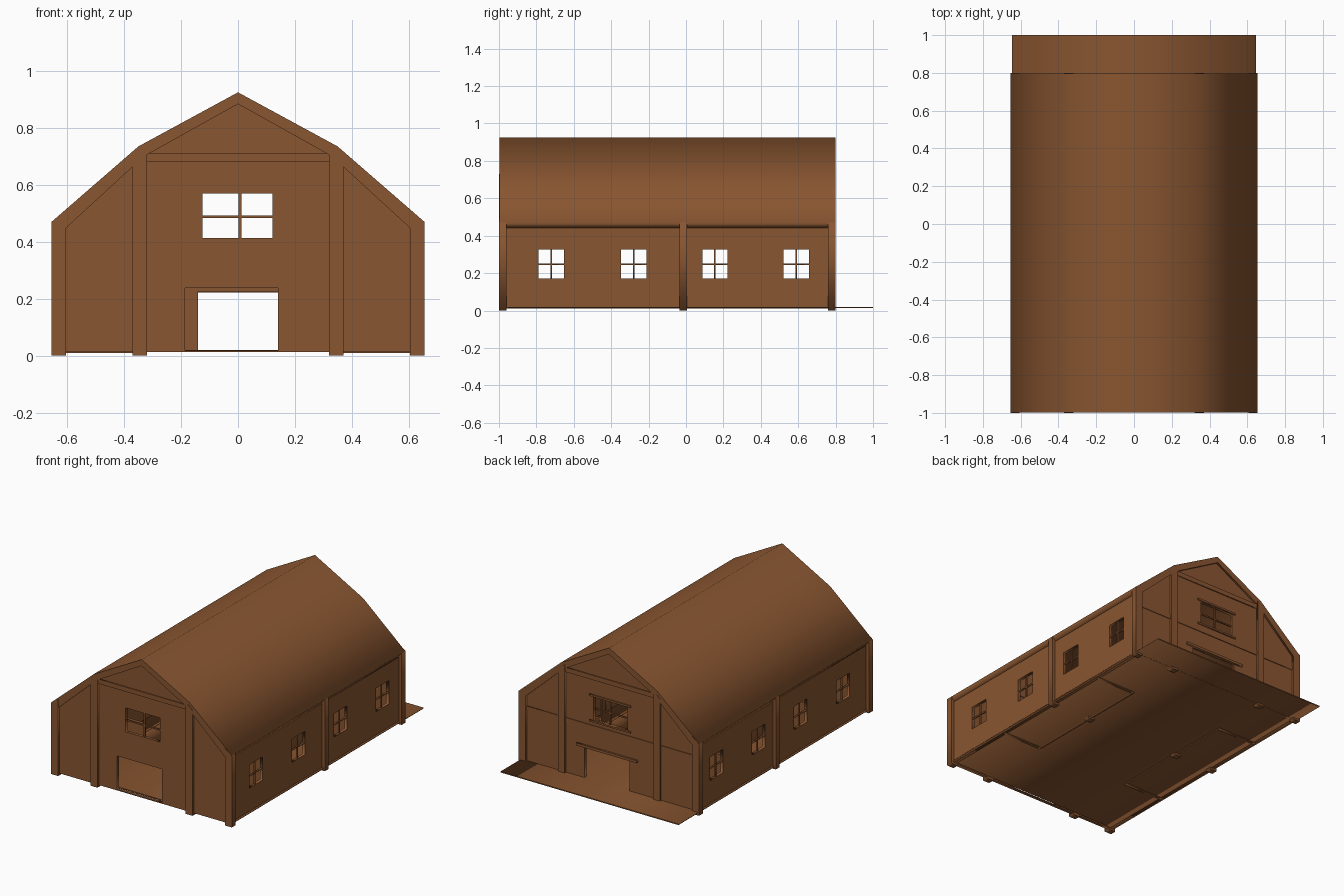
import bpy
from mathutils import Matrix

if "Cube" in bpy.data.objects:
    bpy.data.objects.remove(bpy.data.objects["Cube"])

wood = bpy.data.materials.new("brown_wood")
wood.diffuse_color = (0.25, 0.092, 0.03, 1)
wood.use_nodes = True
wood.node_tree.nodes["Principled BSDF"].inputs["Base Color"].default_value = wood.diffuse_color

# Local flat outline -> world: "xz" outlines extrude along y, "yz" ones along x
PLANES = {
    "xz": Matrix(((1, 0, 0, 0), (0, 0, -1, 0), (0, 1, 0, 0), (0, 0, 0, 1))),
    "yz": Matrix(((0, 0, 1, 0), (1, 0, 0, 0), (0, 1, 0, 0), (0, 0, 0, 1))),
}


def rect(a0, a1, z0, z1):
    return [(a0, z0), (a1, z0), (a1, z1), (a0, z1)]


def plate(name, plane, outlines, d0, d1):
    """Extrude closed outlines (inner ones become holes) from depth d0 to d1."""
    cu = bpy.data.curves.new(name, 'CURVE')
    cu.dimensions = '2D'
    cu.fill_mode = 'BOTH'
    cu.extrude = abs(d1 - d0) / 2
    for pts in outlines:
        s = cu.splines.new('POLY')
        s.points.add(len(pts) - 1)
        for p, (a, b) in zip(s.points, pts):
            p.co = (a, b, 0, 1)
        s.use_cyclic_u = True
    tmp = bpy.data.objects.new(name + "_tmp", cu)
    bpy.context.scene.collection.objects.link(tmp)
    dg = bpy.context.evaluated_depsgraph_get()
    me = bpy.data.meshes.new_from_object(tmp.evaluated_get(dg))
    bpy.data.objects.remove(tmp)
    me.transform(PLANES[plane])
    mid = (d0 + d1) / 2
    me.transform(Matrix.Translation((0, mid, 0) if plane == "xz" else (mid, 0, 0)))
    me.materials.clear()
    me.materials.append(wood)
    ob = bpy.data.objects.new(name, me)
    bpy.context.scene.collection.objects.link(ob)
    return ob


def box(name, x0, x1, y0, y1, z0, z1):
    return plate(name, "xz", [rect(x0, x1, z0, z1)], y0, y1)


def mirror(pts):
    return [(-x, z) for x, z in reversed(pts)]


# Gambrel roof slab
outer = [(0.655, 0.47), (0.35, 0.735), (0, 0.925)]
inner = [(0, 0.884), (0.33, 0.70), (0.622, 0.432)]
plate("roof", "xz", [outer + mirror(outer)[1:] + mirror(inner) + inner[1:]], -0.998, 0.798)

# Gable walls with door and window openings
half = [(0.63, 0.012), (0.63, 0.445), (0.34, 0.715), (0, 0.90)]
gable = half + mirror(half)[1:]
window = rect(-0.125, 0.122, 0.413, 0.57)
plate("front_wall", "xz", [gable, window, rect(-0.187, 0.14, 0.018, 0.238)], -0.985, -0.965)
plate("back_wall", "xz", [gable, window, rect(-0.14, 0.187, 0.018, 0.225)], 0.765, 0.785)

# Gable window bars, tie beams
for end, y0, y1 in (("front", -0.98, -0.97), ("back", 0.77, 0.78)):
    box(end + "_window_upright", 0.002, 0.012, y0, y1, 0.41, 0.575)
    box(end + "_window_crossbar", -0.13, 0.125, y0, y1, 0.484, 0.492)
for end, y0, y1 in (("front", -0.992, -0.96), ("back", 0.76, 0.792)):
    box(end + "_tie_beam", -0.325, 0.325, y0, y1, 0.68, 0.71)

# Back wall trim
box("back_rail", -0.61, 0.61, 0.78, 0.79, 0.352, 0.38)
box("back_door_lintel", -0.20, 0.24, 0.78, 0.797, 0.222, 0.238)
box("back_window_head", -0.15, 0.15, 0.78, 0.793, 0.57, 0.582)
box("back_window_sill", -0.15, 0.15, 0.78, 0.793, 0.402, 0.413)

# Side walls with four windows each
centres = (-0.72, -0.28, 0.155, 0.59)
holes = [rect(c - 0.068, c + 0.068, 0.172, 0.325) for c in centres]
for side, s in (("right", 1), ("left", -1)):
    x0, x1 = sorted((s * 0.615, s * 0.635))
    plate(side + "_wall", "yz", [rect(-0.98, 0.78, 0.012, 0.44)] + holes, x0, x1)
    for i, c in enumerate(centres):
        bx0, bx1 = x0 + 0.005, x1 - 0.005
        box(f"{side}_window_upright_{i}", bx0, bx1, c - 0.004, c + 0.004, 0.168, 0.33)
        box(f"{side}_window_crossbar_{i}", bx0, bx1, c - 0.07, c + 0.07, 0.243, 0.251)

# Posts in three frames: front, middle, back
edge_post = [(0.605, 0), (0.655, 0), (0.655, 0.47), (0.605, 0.505)]
inner_post = [(0.32, 0), (0.37, 0), (0.37, 0.69), (0.345, 0.715), (0.32, 0.73)]
for frame, y0, y1 in (("front", -1, -0.96), ("middle", -0.035, 0.005), ("back", 0.76, 0.80)):
    for label, prof in (("edge", edge_post), ("inner", inner_post)):
        plate(f"{frame}_{label}_post_right", "xz", [prof], y0, y1)
        plate(f"{frame}_{label}_post_left", "xz", [mirror(prof)], y0, y1)

# Floor reaching past the back wall
box("floor", -0.645, 0.645, -0.955, 1.0, 0.013, 0.02)

# Stall partitions along both sides
for side, s in (("right", 1), ("left", -1)):
    xa, xb = sorted((s * 0.34, s * 0.63))
    for i, y in enumerate((-0.485, 0.40)):
        box(f"{side}_stall_divider_{i}", xa, xb, y - 0.01, y + 0.01, 0.01, 0.22)
    xa, xb = sorted((s * 0.335, s * 0.35))
    box(f"{side}_stall_front", xa, xb, -0.485, 0.40, 0.011, 0.15)
